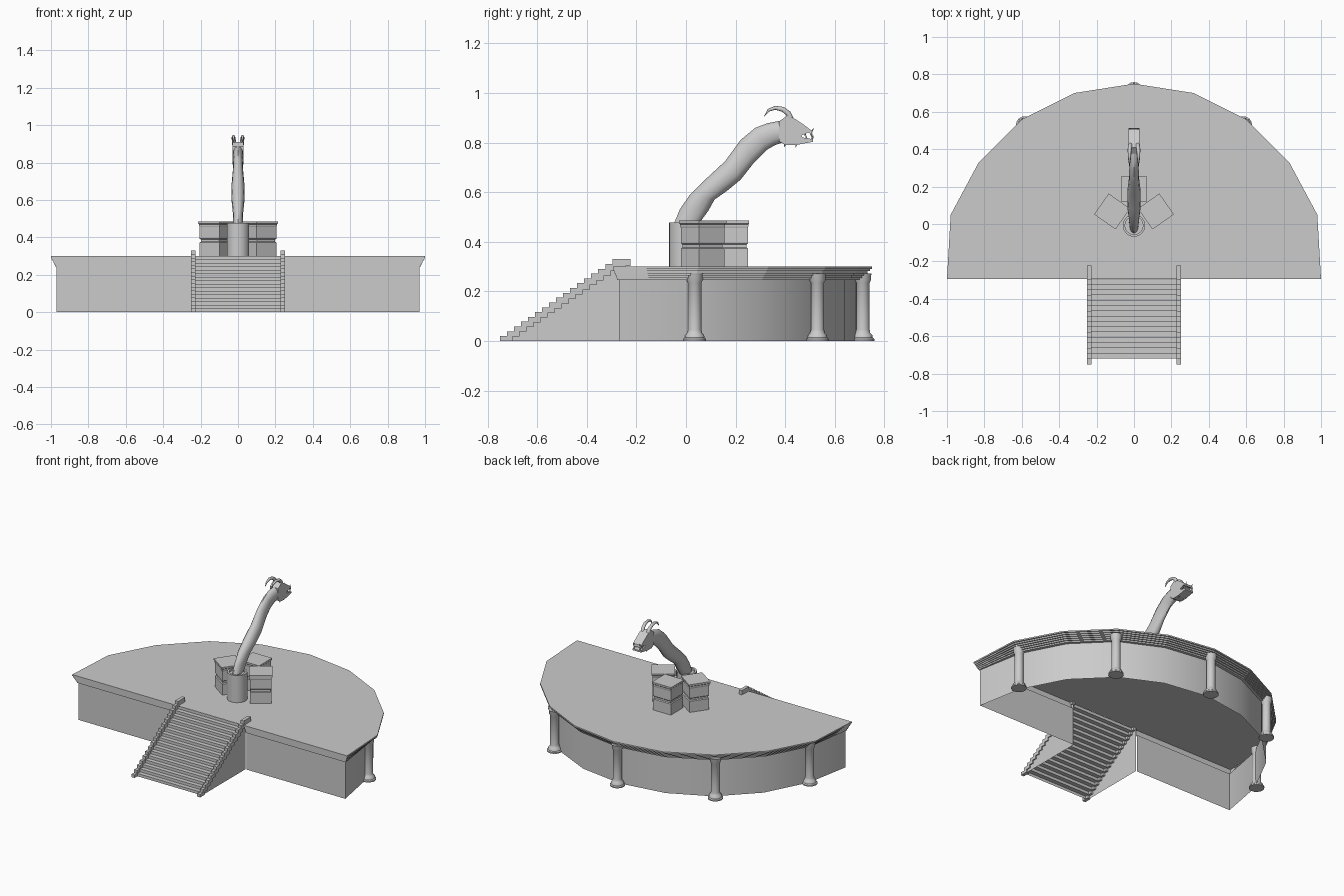
import bpy, bmesh, math
from mathutils import Vector, Matrix

if "Cube" in bpy.data.objects:
    bpy.data.objects.remove(bpy.data.objects["Cube"])


def make(name, verts, faces, smooth=None):
    me = bpy.data.meshes.new(name)
    me.from_pydata([tuple(v) for v in verts], [], faces)
    bm = bmesh.new()
    bm.from_mesh(me)
    bmesh.ops.recalc_face_normals(bm, faces=bm.faces)
    bm.to_mesh(me)
    bm.free()
    ob = bpy.data.objects.new(name, me)
    bpy.context.collection.objects.link(ob)
    if smooth:
        bpy.ops.object.select_all(action='DESELECT')
        ob.select_set(True)
        bpy.context.view_layer.objects.active = ob
        bpy.ops.object.shade_smooth_by_angle(angle=math.radians(smooth))
    return ob


def loft(name, rings, closed=True, caps=True, smooth=None):
    n = len(rings[0])
    verts = [v for r in rings for v in r]
    faces = []
    for i in range(len(rings) - 1):
        for j in range(n if closed else n - 1):
            k = (j + 1) % n
            faces.append((i*n + j, i*n + k, (i+1)*n + k, (i+1)*n + j))
    if caps:
        faces += [tuple(range(n))[::-1], tuple(range(len(verts) - n, len(verts)))]
    return make(name, verts, faces, smooth)


def lathe(name, profile, x, y, n=16):
    return loft(name, [[(x + r*math.cos(2*math.pi*i/n), y + r*math.sin(2*math.pi*i/n), z)
                        for i in range(n)] for r, z in profile], smooth=35)


def slab(name, outline, x0, x1):
    # side (y, z) outline extruded along x
    return loft(name, [[(x, y, z) for y, z in outline] for x in (x0, x1)])


def tube(name, path, radii, n=8):
    pts = [Vector(p) for p in path]
    rings = []
    for i, p in enumerate(pts):
        d = (pts[min(i+1, len(pts)-1)] - pts[max(i-1, 0)]).normalized()
        u = Vector((1, 0, 0)) if abs(d.x) < 0.9 else Vector((0, 1, 0))
        v = d.cross(u).normalized()
        u = v.cross(d)
        rings.append([p + radii[i]*(u*math.cos(2*math.pi*k/n) + v*math.sin(2*math.pi*k/n))
                      for k in range(n)])
    return loft(name, rings, smooth=50)


# Half outlines of the deck edge and the wall, open behind the stairs
deck_half = [(.25, -.295), (1, -.295), (.98, .05), (.83, .33), (.6, .56), (.32, .70), (0, .75)]
wall_half = [(.25, -.27), (.97, -.27), (.915, .03), (.775, .30), (.56, .515), (.30, .64), (0, .685)]


def full(half):
    return half + [(-x, y) for x, y in half[-2::-1]]


deck, wall = full(deck_half), full(wall_half)


def ring(t, z):
    return [(w[0] + (d[0]-w[0])*t, w[1] + (d[1]-w[1])*t, z) for d, w in zip(deck, wall)]


make("deck_top", [(x, y, .30) for x, y in deck], [tuple(range(len(deck)))])
loft("platform_wall", [ring(0, 0), ring(0, .25)], False, False, smooth=35)

# Stepped cornice under the deck edge
steps = [(0, .245), (.3, .245)]
for i in range(6):
    t, z = .3 + .7*i/5, .245 + .055*(i+1)/6
    steps += [(t, z), (min(1, t + .14), z)]
loft("cornice", [ring(t, z) for t, z in steps], False, False)

# Columns around the curved side
column = [(.046, 0), (.046, .008), (.040, .013), (.038, .024), (.030, .032), (.027, .045),
          (.027, .235), (.033, .245), (.033, .265), (.036, .272)]
for x, y in [(.925, .035), (.585, .53), (0, .713), (-.585, .53), (-.925, .035)]:
    lathe("column", column, x, y)

# Staircase: thin treads, side walls and stepped kerbs
run, rise, n = .0283, .30/16, 16
tread = []
for k in range(n):
    y = -.72 + run*k
    tread += [(y, rise*k), (y, rise*(k+1))]
loft("stair_treads", [[(x, y, z) for y, z in tread] for x in (-.24, .24)], False, False)
side = tread + [(-.27, .30), (-.27, 0)]
for s in (1, -1):
    make("stair_side", [(s*.243, y, z) for y, z in side], [tuple(range(len(side)))])
kerb = []
for k in range(17):
    y = -.75 + run*k
    kerb += [(y, .0194*k), (y, .0194*(k+1))]
kerb += [(-.223, .33), (-.223, .302)]
low = []
for k in range(n):
    y = -.70 + run*k
    low += [(y, rise*k), (y, min(rise*(k+1), .302))]
for s in (1, -1):
    slab("stair_kerb", kerb + low[::-1], s*.228, s*.25)

# Three pedestals around the drum
ped = [(.064, .30), (.064, .372), (.059, .377), (.059, .388), (.064, .393), (.064, .455),
       (.066, .462), (.066, .470), (.070, .474), (.070, .485)]
for cx, cy, a in [(0, .187, 0), (.117, .067, 35), (-.117, .067, -35)]:
    m = Matrix.Rotation(math.radians(a), 3, 'Z')
    rings = [[m @ Vector((sx*r, sy*r*.97, 0)) + Vector((cx, cy, z))
              for sx, sy in ((-1, -1), (1, -1), (1, 1), (-1, 1))] for r, z in ped]
    loft("pedestal", rings)
lathe("drum", [(.06, .30), (.06, .478), (.048, .478), (.048, .465)], 0, -.008, 24)

# Neck: elliptical sections between upper and lower side outlines (y, z), half width
sections = [((-.05, .47), (.05, .47), .025), ((-.025, .53), (.09, .525), .027),
            ((.016, .59), (.115, .57), .033), ((.077, .65), (.165, .605), .036),
            ((.158, .725), (.22, .65), .034), ((.22, .81), (.275, .72), .027),
            ((.28, .86), (.325, .77), .025), ((.33, .878), (.36, .79), .028),
            ((.39, .89), (.39, .80), .029)]
rings = []
for a, b, w in sections:
    a, b = Vector((0, *a)), Vector((0, *b))
    rings.append([(a+b)/2 + (a-b)/2*math.cos(q) + Vector((w*math.sin(q), 0, 0))
                  for q in [2*math.pi*i/12 for i in range(12)]])
loft("neck", rings, smooth=50)

# Head with open jaws
slab("head", [(.375, .805), (.375, .885), (.41, .91), (.445, .892), (.48, .868), (.507, .847),
              (.510, .832), (.492, .840), (.465, .828), (.47, .820), (.512, .813), (.512, .803),
              (.475, .796), (.445, .79), (.40, .79)], -.03, .03)

# Horns, teeth and chin spikes, mirrored
for s in (1, -1):
    tube("horn", [(s*.02, .422, .895), (s*.022, .412, .918), (s*.024, .39, .934),
                  (s*.024, .36, .940), (s*.024, .333, .930), (s*.024, .315, .905)],
         [.012, .011, .010, .008, .006, .001])
    for y, z, dy, dz in [(.505, .835, .004, -.018), (.480, .836, 0, -.012), (.508, .812, .006, .018),
                         (.485, .816, 0, .013), (.505, .843, .010, .015),
                         (.40, .795, -.004, -.014), (.445, .795, -.004, -.016)]:
        tube("spike", [(s*.022, y, z), (s*.022, y + dy, z + dz)], [.005, .0005], 5)
